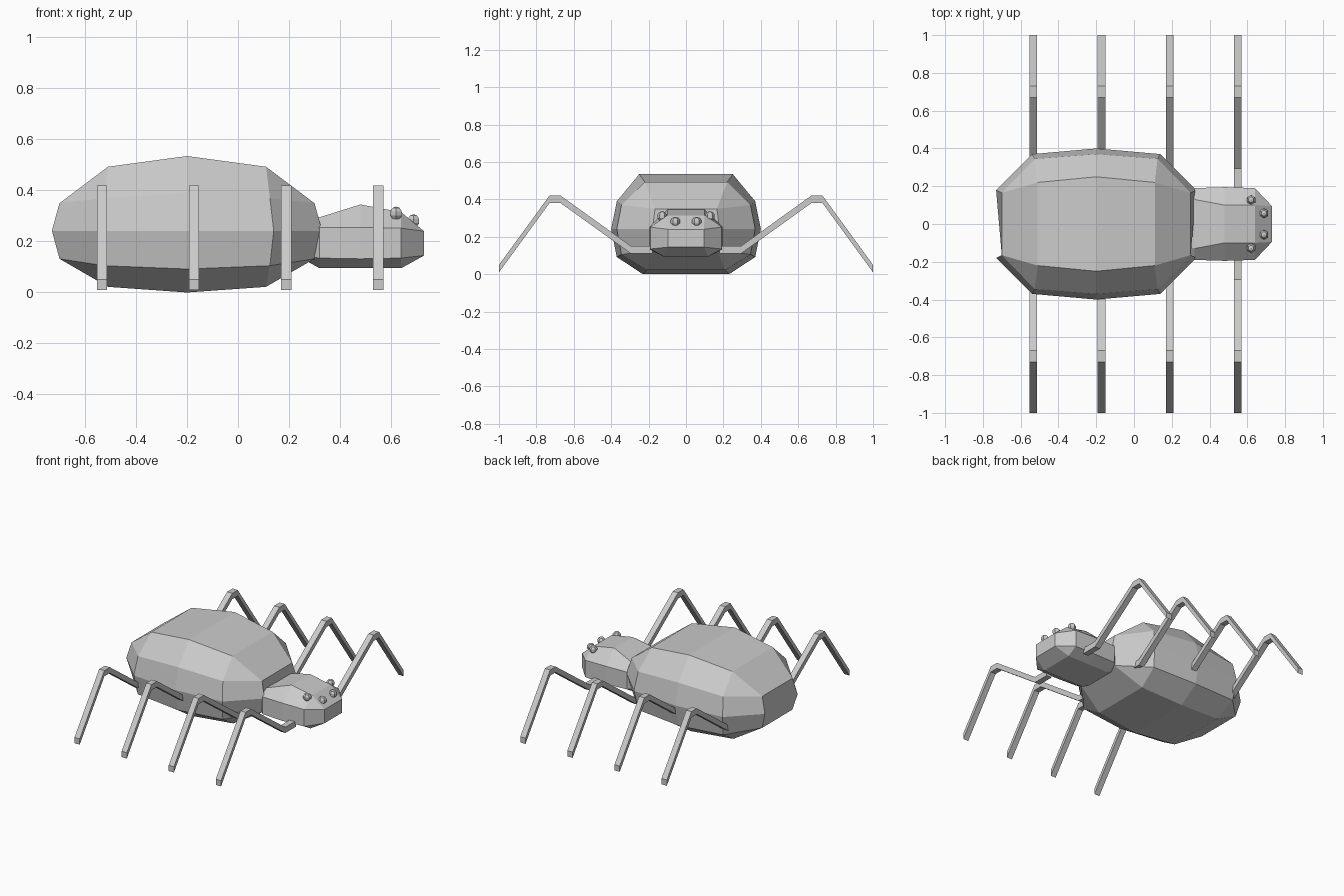
import bpy, bmesh

if "Cube" in bpy.data.objects:
    bpy.data.objects.remove(bpy.data.objects["Cube"])


def finish(bm, name):
    bmesh.ops.remove_doubles(bm, verts=bm.verts, dist=0.0005)
    bmesh.ops.dissolve_degenerate(bm, edges=bm.edges, dist=0.0005)
    bmesh.ops.recalc_face_normals(bm, faces=bm.faces)
    me = bpy.data.meshes.new(name)
    bm.to_mesh(me)
    bm.free()
    ob = bpy.data.objects.new(name, me)
    bpy.context.collection.objects.link(ob)
    return ob


def loft(name, rings):
    """Bridge closed rings of points and cap both ends."""
    bm = bmesh.new()
    vr = [[bm.verts.new(p) for p in r] for r in rings]
    n = len(vr[0])
    for a, b in zip(vr, vr[1:]):
        for i in range(n):
            j = (i + 1) % n
            bm.faces.new((a[i], a[j], b[j], b[i]))
    bm.faces.new(vr[0])
    bm.faces.new(vr[-1])
    return finish(bm, name)


def mirror_y(half):
    return half + [(x, -y, z) for x, y, z in reversed(half)]


# Abdomen: half profiles from top to bottom, reflected about x = -0.2
def abdomen_rings():
    c = -0.2
    end = [(.50, .165, .35), (.50, .165, .35), (.53, .18, .242),
           (.50, .165, .132), (.50, .165, .132)]
    waist = [(.31, .22, .493), (.325, .345, .37), (.34, .37, .242),
             (.325, .345, .105), (.31, .21, .022)]
    middle = [(0, .25, .535), (0, .37, .39), (0, .40, .242),
              (0, .37, .092), (0, .23, 0)]
    rings = []
    for half, s in ((end, -1), (waist, -1), (middle, 1), (waist, 1), (end, 1)):
        rings.append(mirror_y([(c + s * x, y, z) for x, y, z in half]))
    return rings


loft("abdomen", abdomen_rings())

# Head: x, then half profile (y, z) from top to bottom
head = [
    (.23, [(.10, .25), (.10, .25), (.10, .145), (.10, .145)]),
    (.32, [(.13, .295), (.19, .255), (.19, .135), (.12, .095)]),
    (.48, [(.10, .345), (.195, .255), (.195, .132), (.12, .095)]),
    (.64, [(.10, .315), (.19, .252), (.19, .135), (.12, .095)]),
    (.73, [(.095, .24), (.095, .24), (.095, .145), (.095, .145)]),
]
loft("head", [mirror_y([(x, y, z) for y, z in half]) for x, half in head])

# Eyes
for label, x, y, z in (("outer", .62, .128, .31), ("inner", .688, .057, .28)):
    for side, s in (("left", 1), ("right", -1)):
        bpy.ops.mesh.primitive_uv_sphere_add(segments=6, ring_count=5, radius=.027,
                                             location=(x, s * y, z))
        bpy.context.object.name = f"{label}_eye_{side}"

# Legs: centre path (y, z) from hip to foot, with upright square sections
path = [(.18, .131), (.295, .131), (.67, .40), (.73, .40), (1.0, .03)]
h = .02
for i, x in enumerate((-.533, -.172, .189, .55)):
    for side, s in (("left", 1), ("right", -1)):
        loft(f"leg_{i + 1}_{side}",
             [[(x - h, s * y, z - h), (x + h, s * y, z - h),
               (x + h, s * y, z + h), (x - h, s * y, z + h)] for y, z in path])
